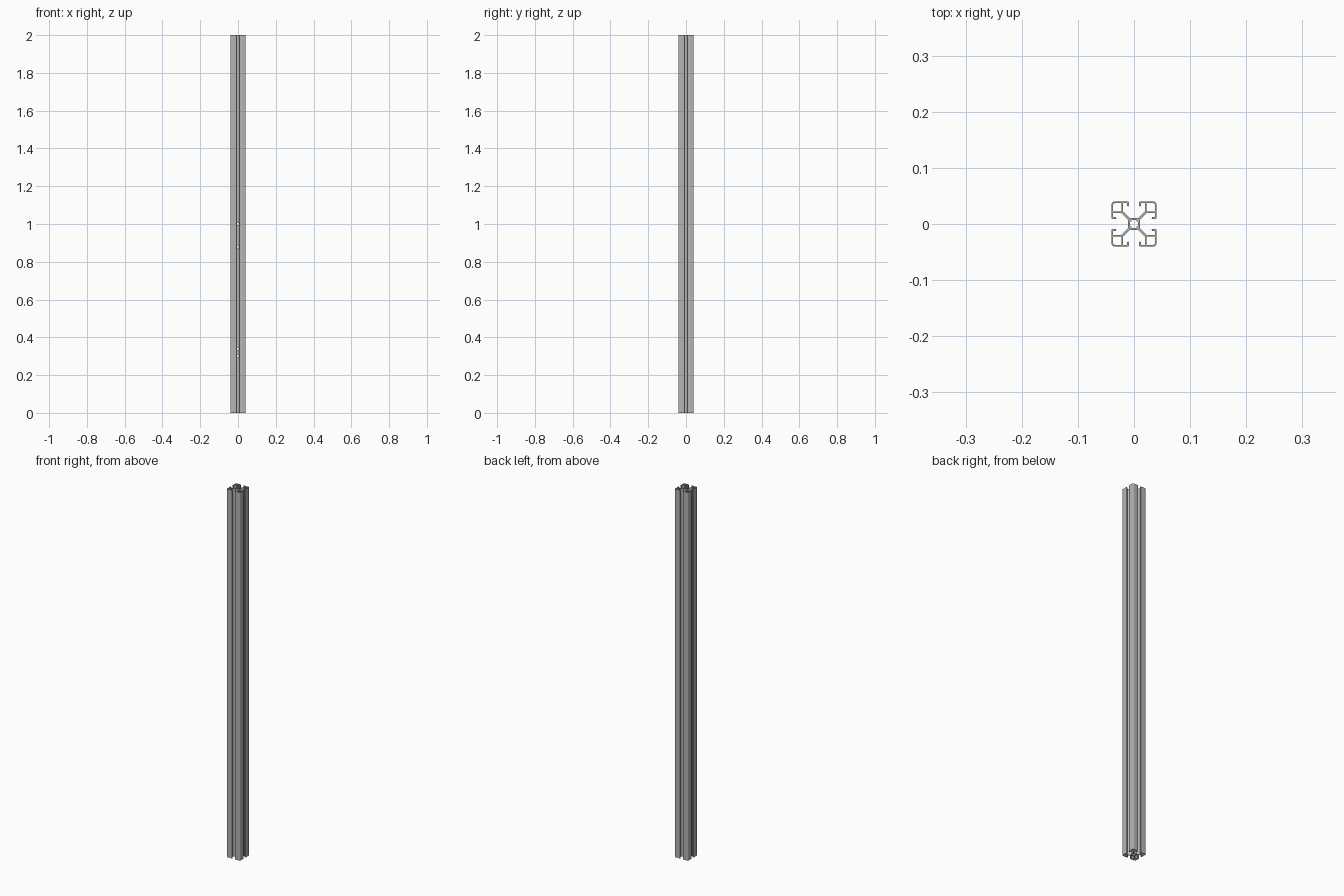
import bpy, bmesh, math
from mathutils import Vector

if "Cube" in bpy.data.objects:
    bpy.data.objects.remove(bpy.data.objects["Cube"], do_unlink=True)

LENGTH = 2.0
HALF = 0.04        # half width of the bar
WALL = 0.003
BOX = 0.0195       # inner face of each corner box
SLOT = 0.0085      # half width of the slot mouth
HUB = 0.0107       # half width of the core
BORE = 0.0075
HOLE = 0.006       # radius of the cross holes

aluminium = bpy.data.materials.new("aluminium grey")
aluminium.use_nodes = True
grey = (0.46, 0.46, 0.46, 1)
aluminium.diffuse_color = grey
aluminium.node_tree.nodes["Principled BSDF"].inputs["Base Color"].default_value = grey


def arc(cx, cy, r, start, end, steps=4):
    return [(cx + r * math.cos(math.radians(start + (end - start) * i / steps)),
             cy + r * math.sin(math.radians(start + (end - start) * i / steps)))
            for i in range(steps + 1)]


def quarter_turns(points, n):
    for _ in range(n):
        points = [(-y, x) for x, y in points]
    return points


# Half of one corner: core, diagonal rib, box, hooked lip, rounded corner
web = 0.0032
half = [(HUB, HUB - web), (BOX + web, BOX), (HALF - WALL, BOX),
        (HALF - WALL, SLOT + 0.0045)]
half += arc(0.0335, SLOT + 0.002, 0.002, 90, 270)
half += arc(HALF - 0.002, SLOT + 0.002, 0.002, -90, 0)
half += arc(HALF - 0.005, HALF - 0.005, 0.005, 0, 45, 3)
corner = half + [(y, x) for x, y in reversed(half[:-1])]

# Hollow inside each corner box
lo, hi = BOX + WALL, HALF - WALL
cell = [(lo, lo), (hi, lo)] + arc(hi - 0.002, hi - 0.002, 0.002, 0, 90) + [(lo, hi)]

loops = [[p for n in range(4) for p in quarter_turns(corner, n)]]
loops += [quarter_turns(cell, n) for n in range(4)]
loops.append(arc(0, 0, BORE, 0, 360, 32)[:-1])

# Fill the section and extrude it along the bar
bm = bmesh.new()
for loop in loops:
    verts = [bm.verts.new((x, y, 0)) for x, y in loop]
    for i, v in enumerate(verts):
        bm.edges.new((v, verts[i - 1]))
bmesh.ops.triangle_fill(bm, use_beauty=True, use_dissolve=False, edges=bm.edges[:])
top = bmesh.ops.extrude_face_region(bm, geom=bm.faces[:], use_keep_orig=True)
bmesh.ops.translate(bm, vec=Vector((0, 0, LENGTH)),
                    verts=[g for g in top["geom"] if isinstance(g, bmesh.types.BMVert)])
bmesh.ops.recalc_face_normals(bm, faces=bm.faces[:])
mesh = bpy.data.meshes.new("slotted_bar")
bm.to_mesh(mesh)
bm.free()
mesh.materials.append(aluminium)
bar = bpy.data.objects.new("slotted_bar", mesh)
bpy.context.collection.objects.link(bar)

# Cross holes through the core, front to back
for z in (0.30, 0.34, 0.88, 1.0):
    bpy.ops.mesh.primitive_cylinder_add(vertices=24, radius=HOLE, depth=0.06,
                                        location=(0, 0, z), rotation=(math.pi / 2, 0, 0))
    cutter = bpy.context.object
    cutter.name = "hole_cutter"
    cutter.hide_render = True
    cutter.data.materials.append(aluminium)
    bpy.context.view_layer.objects.active = bar
    cut = bar.modifiers.new("cross_hole", "BOOLEAN")
    cut.operation = "DIFFERENCE"
    cut.solver = "EXACT"
    cut.object = cutter
    bpy.ops.object.modifier_apply(modifier=cut.name)
    bpy.data.objects.remove(cutter, do_unlink=True)

bpy.ops.object.select_all(action="DESELECT")
bar.select_set(True)
bpy.context.view_layer.objects.active = bar
bpy.ops.object.shade_smooth_by_angle(angle=math.radians(30))
